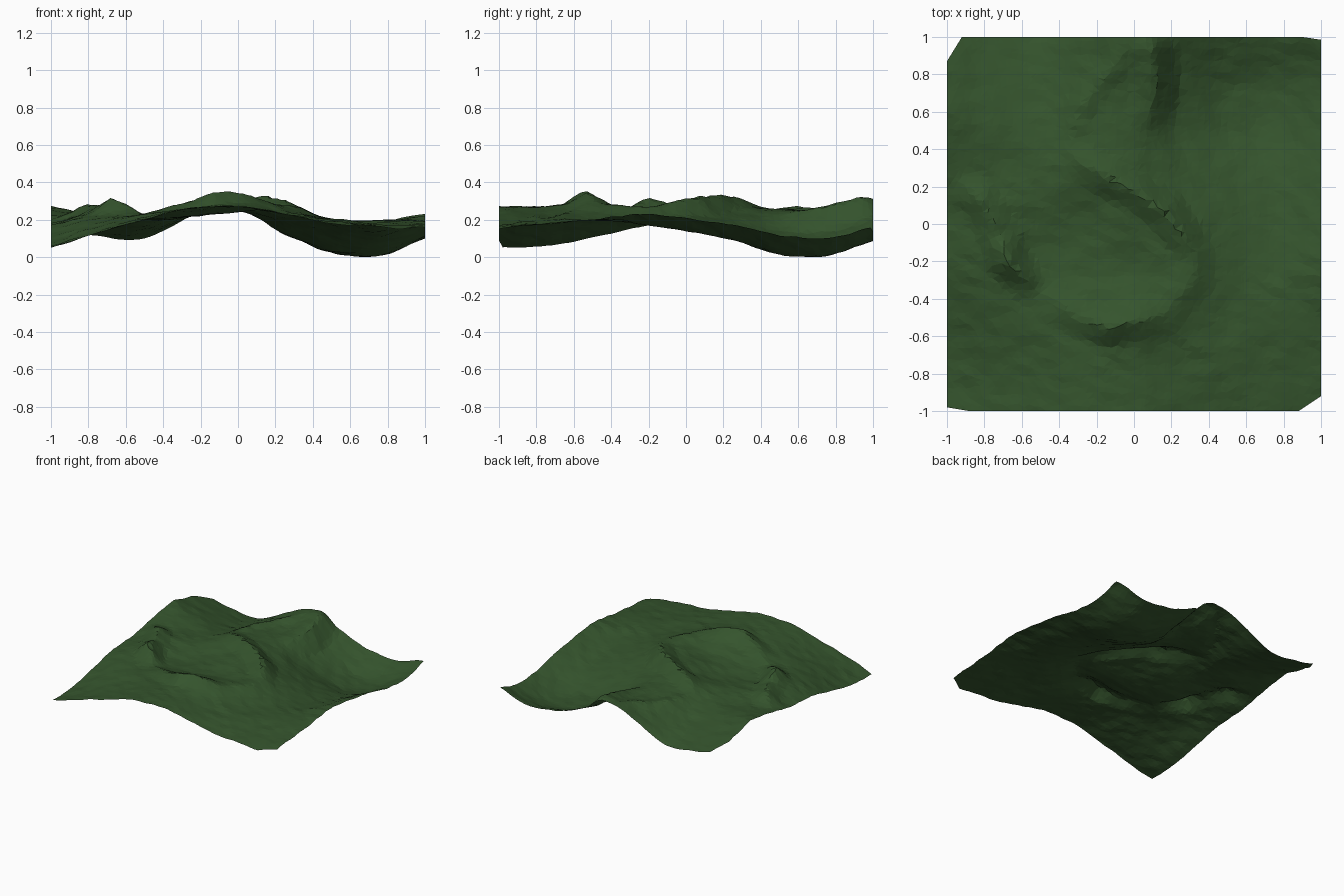
import bpy
import bmesh
import random
from mathutils import Vector, noise

if "Cube" in bpy.data.objects:
    bpy.data.objects.remove(bpy.data.objects["Cube"], do_unlink=True)

random.seed(4)
CELLS = 64

# Broad relief in hundredths: rows run back to front, columns run -x to +x
RELIEF = [row.split() for row in (
    "17 11 10 22 30 19 11 9 16",
    "23 17 15 23 25 13 3 1 10",
    "26 22 20 25 24 13 4 2 12",
    "22 22 23 27 27 19 12 9 17",
    "18 24 21 22 27 25 18 14 21",
    "16 23 20 22 24 26 20 18 23",
    "10 19 23 26 30 25 20 20 20",
    "6 14 21 26 27 23 20 18 18",
    "5 13 20 26 27 23 18 16 15")]

# Narrow crests as (x, y, extra height)
BOWL_RIM = [(-.95, .24, 0), (-.82, .13, .06), (-.72, -.05, .03), (-.67, -.2, .1),
            (-.5, -.36, .02), (-.3, -.5, .035), (-.13, -.55, .065), (.15, -.49, .025),
            (.33, -.3, .02), (.33, -.15, .03), (.17, .07, .075), (0, .17, .06),
            (-.2, .29, .04), (-.35, .35, .01)]
BACK_CREST = [(0, 1, 0), (-.15, .8, .03), (-.3, .6, .025), (-.35, .4, 0)]
BACK_RIDGE = [(.05, 1, .01), (.1, .92, .075), (.12, .75, .08), (.07, .5, .01)]
SIDE_CREST = [(-1, .6, .02), (-.8, .52, .01), (-.6, .4, 0)]


def relief(row, col):
    """Height at a relief node, extended in a straight line past the border."""
    last = len(RELIEF) - 1
    if row < 0 or row > last:
        edge, inner = (0, 1) if row < 0 else (last, last - 1)
        return 2 * relief(edge, col) - relief(inner, col)
    if col < 0 or col > last:
        edge, inner = (0, 1) if col < 0 else (last, last - 1)
        return 2 * relief(row, edge) - relief(row, inner)
    return int(RELIEF[row][col]) / 100


def spline(a, b, c, d, t):
    return b + t / 2 * (c - a + t * (2 * a - 5 * b + 4 * c - d + t * (3 * (b - c) + d - a)))


def broad_height(x, y):
    last = len(RELIEF) - 1
    u, v = (x + 1) * last / 2, (1 - y) * last / 2
    col, row = min(int(u), last - 1), min(int(v), last - 1)
    lines = [spline(*(relief(r, col + k) for k in range(-1, 3)), u - col)
             for r in range(row - 1, row + 3)]
    return spline(*lines, v - row)


def crest_height(path, x, y, width):
    """Sharp ridge that follows a path and fades to both sides."""
    best = 0
    point = Vector((x, y))
    for p, q in zip(path, path[1:]):
        start, end = Vector(p[:2]), Vector(q[:2])
        along = end - start
        t = max(0, min(1, (point - start).dot(along) / along.length_squared))
        gap = (point - start - along * t).length
        best = max(best, (p[2] + (q[2] - p[2]) * t) * max(0, 1 - gap / width))
    return best


def height(x, y):
    rough = noise.noise(Vector((x * 5, y * 5, 1))) * .006
    rough += noise.noise(Vector((x * 10 + y * 5, y * 13, 7))) * .008
    z = broad_height(x, y) + rough
    z += crest_height(BOWL_RIM, x, y, .11)
    z += crest_height(BACK_CREST, x, y, .09)
    z += crest_height(SIDE_CREST, x, y, .12)
    return z + crest_height(BACK_RIDGE, x, y, .13)


# Terrain sheet: jittered grid lifted to the relief
bm = bmesh.new()
bmesh.ops.create_grid(bm, x_segments=CELLS, y_segments=CELLS, size=1)
jitter = .7 / CELLS
for v in bm.verts:
    if not v.is_boundary:
        v.co.x += random.uniform(-jitter, jitter)
        v.co.y += random.uniform(-jitter, jitter)

# Clipped corners
for start, end in (((-1, .87), (-.92, 1)), ((.88, -1), (1, -.92)),
                   ((-1, -.98), (-.88, -1)), ((.9, 1), (1, .985))):
    a, b = Vector(start), Vector(end)
    normal = Vector((b.y - a.y, a.x - b.x, 0))
    if normal.dot(Vector((a.x, a.y, 0))) < 0:
        normal.negate()
    bmesh.ops.bisect_plane(bm, geom=bm.verts[:] + bm.edges[:] + bm.faces[:],
                           plane_co=(a.x, a.y, 0), plane_no=normal, clear_outer=True)

for v in bm.verts:
    v.co.z = height(max(-1, min(1, v.co.x)), max(-1, min(1, v.co.y)))
lowest = min(v.co.z for v in bm.verts)
for v in bm.verts:
    v.co.z -= lowest
bmesh.ops.triangulate(bm, faces=bm.faces[:])

mesh = bpy.data.meshes.new("terrain")
bm.to_mesh(mesh)
bm.free()
terrain = bpy.data.objects.new("terrain", mesh)
bpy.context.collection.objects.link(terrain)

# Grass colour
grass = bpy.data.materials.new("dark grass green")
grass.use_nodes = True
colour = (.035, .088, .026, 1)
grass.diffuse_color = colour
grass.node_tree.nodes["Principled BSDF"].inputs["Base Color"].default_value = colour
mesh.materials.append(grass)
